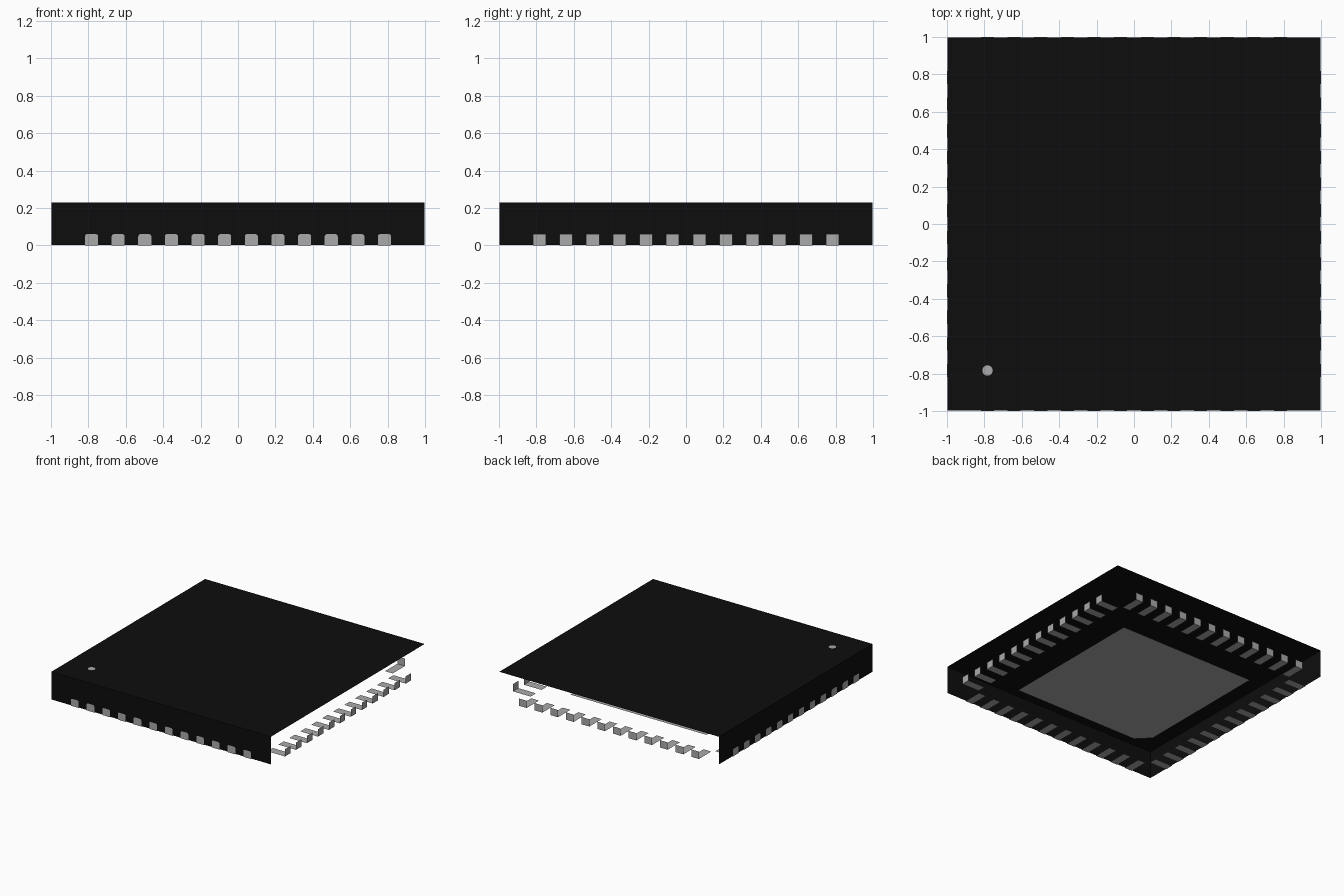
import bpy, bmesh, math
from mathutils import Matrix

cube = bpy.data.objects.get("Cube")
if cube:
    bpy.data.objects.remove(cube, do_unlink=True)

HALF, HEIGHT = 0.998, 0.23            # package shell
PINS, PITCH, PIN_W = 12, 0.1424, 0.07
PIN_H, PIN_IN = 0.06, 0.84            # pin end height, inner end of the foot


def material(name, rgb, rough):
    m = bpy.data.materials.new(name)
    m.diffuse_color = (*rgb, 1)
    m.use_nodes = True
    node = m.node_tree.nodes["Principled BSDF"]
    node.inputs["Base Color"].default_value = (*rgb, 1)
    node.inputs["Roughness"].default_value = rough
    return m


black = material("black resin", (0.004, 0.004, 0.004), 0.6)
metal = material("grey metal", (0.40, 0.40, 0.40), 0.5)


def sheets(name, polygons, mat, turn=0):
    """Thin open part made of flat polygons, turned in quarter turns about z."""
    bm = bmesh.new()
    for points in polygons:
        bm.faces.new([bm.verts.new(p) for p in points])
    bmesh.ops.remove_doubles(bm, verts=bm.verts, dist=1e-5)
    bmesh.ops.transform(bm, verts=bm.verts,
                        matrix=Matrix.Rotation(turn * math.pi / 2, 4, "Z"))
    mesh = bpy.data.meshes.new(name)
    bm.to_mesh(mesh)
    bm.free()
    mesh.materials.append(mat)
    obj = bpy.data.objects.new(name, mesh)
    bpy.context.collection.objects.link(obj)
    return obj


def pin_end(x, rounded):
    """Outline of the upright pin end, facing the front."""
    w, r = PIN_W / 2, 0.012
    if not rounded:
        return [(x - w, -1, 0), (x + w, -1, 0), (x + w, -1, PIN_H), (x - w, -1, PIN_H)]
    outline = [(x - w, -1, 0), (x + w, -1, 0)]
    for cx, start in ((x + w - r, 0), (x - w + r, 90)):
        for step in range(4):
            a = math.radians(start + step * 30)
            outline.append((cx + r * math.cos(a), -1, PIN_H - r + r * math.sin(a)))
    return outline


def pin_foot(x):
    """Flat underside of the pin."""
    w = PIN_W / 2
    return [(x - w, -1, 0), (x - w, -PIN_IN, 0), (x + w, -PIN_IN, 0), (x + w, -1, 0)]


# Package top
h = HALF
sheets("package_top", [[(-h, -h, HEIGHT), (h, -h, HEIGHT), (h, h, HEIGHT), (-h, h, HEIGHT)]], black)

# Two standing walls: front and the one at -x; the other two sides are open
wall = [(-h, -h, 0.003), (h, -h, 0.003), (h, -h, HEIGHT), (-h, -h, HEIGHT)]
for turn, label in ((0, "front_wall"), (3, "right_wall")):
    sheets(label, [wall], black, turn)

# Rows of L-shaped pins on all four sides
for turn, label in enumerate(("front_pins", "left_pins", "back_pins", "right_pins")):
    row = []
    for i in range(PINS):
        x = (i - (PINS - 1) / 2) * PITCH
        row += [pin_end(x, turn in (0, 3)), pin_foot(x)]
    sheets(label, row, metal, turn)

# Thermal pad underneath, with one cut corner beside the first pin
p, c = 0.62, 0.10
sheets("thermal_pad", [[(-p, -p + c, 0), (-p, p, 0), (p, p, 0), (p, -p, 0), (-p + c, -p, 0)]], metal)

# Round marker for the first pin
ring = [math.tau * i / 20 for i in range(20)]
sheets("pin_one_marker",
       [[(-0.783 + 0.028 * math.cos(a), -0.783 + 0.028 * math.sin(a), HEIGHT + 0.001) for a in ring]],
       metal)
